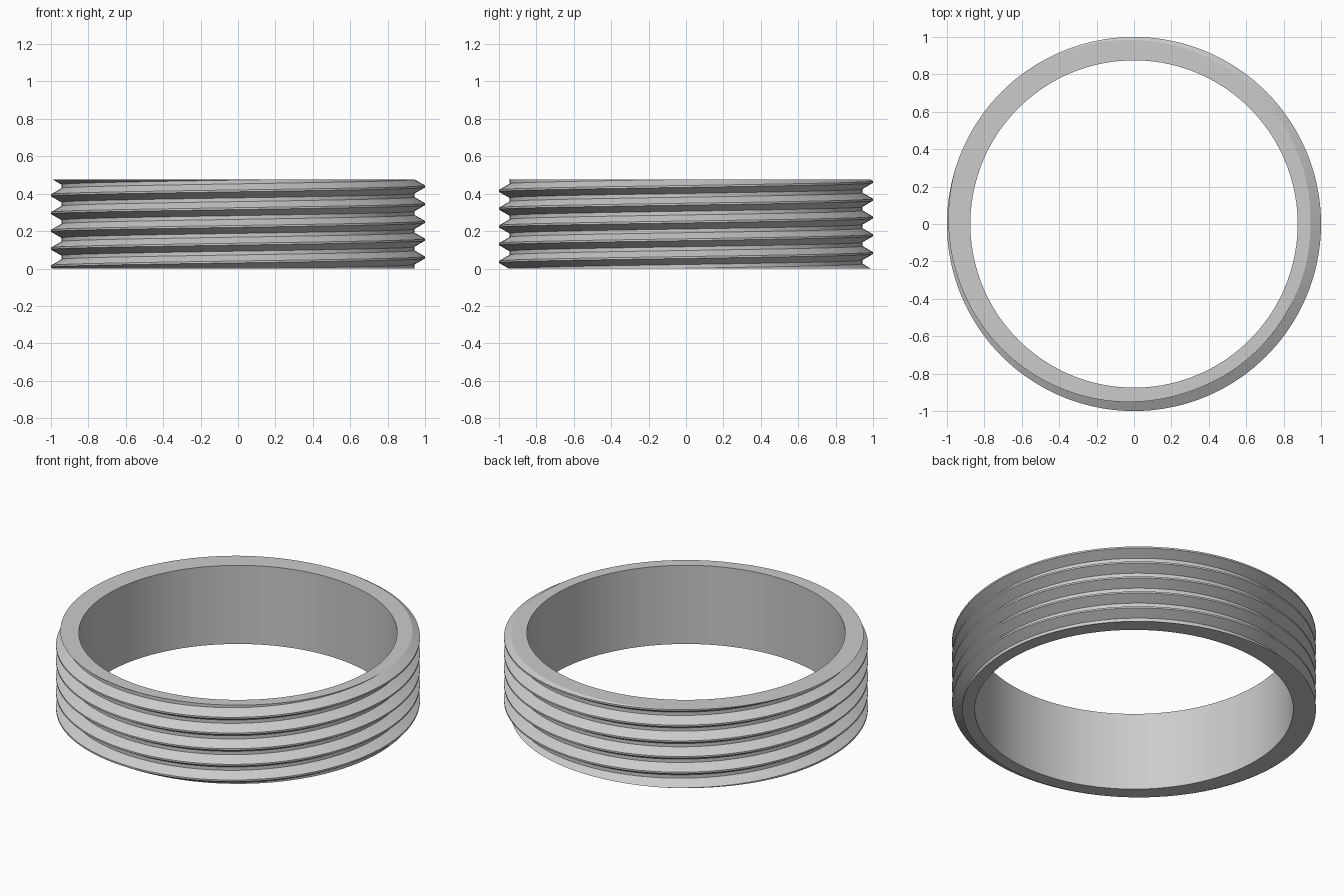
import bpy, bmesh, math

if "Cube" in bpy.data.objects:
    bpy.data.objects.remove(bpy.data.objects["Cube"])

SEGMENTS = 144
HEIGHT = 0.477
BORE = 0.875      # inner radius
ROOT = 0.944      # thread valley radius
CREST = 1.0       # thread peak radius
PITCH = 0.095
START = 0.059     # height of the first peak at angle 0
CREST_FLAT = 0.010
ROOT_FLAT = 0.020

# one thread period: (height offset from the peak, radius)
PERIOD = [(-CREST_FLAT / 2, CREST), (CREST_FLAT / 2, CREST),
          ((PITCH - ROOT_FLAT) / 2, ROOT), ((PITCH + ROOT_FLAT) / 2, ROOT)]


def thread_radius(offset):
    """Radius at a height offset from a peak."""
    d = abs((offset + PITCH / 2) % PITCH - PITCH / 2)
    a, b = CREST_FLAT / 2, (PITCH - ROOT_FLAT) / 2
    t = min(max((d - a) / (b - a), 0), 1)
    return CREST + (ROOT - CREST) * t


def section(turn):
    """Closed outline of the ring wall at a fraction of a turn."""
    points = [(BORE, 0.0)]
    peak = START + PITCH * turn
    for k in range(-3, 7):
        for dz, r in PERIOD:
            z = peak + k * PITCH + dz
            clipped = min(max(z, 0.0), HEIGHT)
            if clipped != z:
                r = thread_radius(clipped - peak)
            points.append((r, clipped))
    points.append((BORE, HEIGHT))
    return points


# Threaded ring: outlines swept around z, the thread rising one pitch per turn
bm = bmesh.new()
columns = []
for i in range(SEGMENTS + 1):
    a = math.tau * i / SEGMENTS
    columns.append([bm.verts.new((r * math.cos(a), r * math.sin(a), z))
                    for r, z in section(i / SEGMENTS)])
for left, right in zip(columns, columns[1:]):
    n = len(left)
    for j in range(n):
        k = (j + 1) % n
        bm.faces.new((left[j], right[j], right[k], left[k]))

# Weld the seam and the clipped thread ends
bmesh.ops.remove_doubles(bm, verts=bm.verts[:], dist=1e-5)
bmesh.ops.recalc_face_normals(bm, faces=bm.faces[:])
mesh = bpy.data.meshes.new("threaded_ring")
bm.to_mesh(mesh)
bm.free()

ring = bpy.data.objects.new("threaded_ring", mesh)
bpy.context.collection.objects.link(ring)

grey = bpy.data.materials.new("light_grey")
grey.diffuse_color = (0.6, 0.6, 0.6, 1)
grey.use_nodes = True
grey.node_tree.nodes["Principled BSDF"].inputs["Base Color"].default_value = grey.diffuse_color
mesh.materials.append(grey)

# Smooth curved walls, sharp thread edges
bpy.context.view_layer.objects.active = ring
ring.select_set(True)
bpy.ops.object.shade_smooth_by_angle(angle=math.radians(25))
